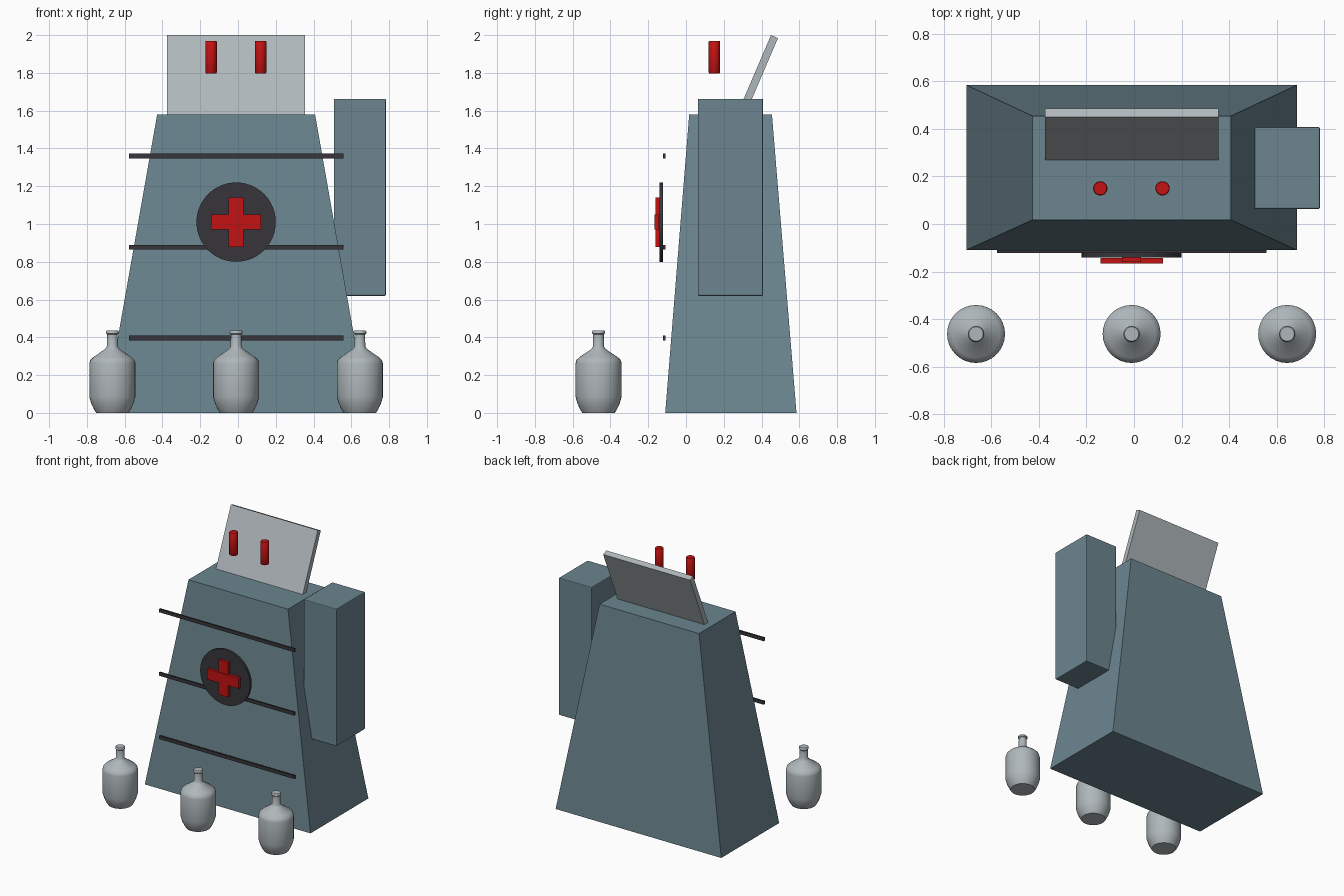
import bpy, bmesh, math
from mathutils import Matrix

if "Cube" in bpy.data.objects:
    bpy.data.objects.remove(bpy.data.objects["Cube"])


def material(name, rgb):
    m = bpy.data.materials.new(name)
    m.diffuse_color = (*rgb, 1)
    m.use_nodes = True
    m.node_tree.nodes["Principled BSDF"].inputs["Base Color"].default_value = m.diffuse_color
    return m


TEAL = material("slate_teal", (0.147, 0.235, 0.275))
GREY = material("light_grey", (0.43, 0.475, 0.495))
RED = material("red", (0.55, 0.006, 0.006))
BLACK = material("charcoal", (0.038, 0.036, 0.043))


def finish(bm, name, mat, smooth=False):
    bmesh.ops.recalc_face_normals(bm, faces=bm.faces)
    me = bpy.data.meshes.new(name)
    bm.to_mesh(me)
    bm.free()
    me.materials.append(mat)
    ob = bpy.data.objects.new(name, me)
    bpy.context.collection.objects.link(ob)
    if smooth:
        bpy.ops.object.select_all(action='DESELECT')
        ob.select_set(True)
        bpy.context.view_layer.objects.active = ob
        bpy.ops.object.shade_smooth_by_angle(angle=math.radians(40))
    return ob


def box(name, mat, x, y, z, bevel=0):
    bm = bmesh.new()
    bmesh.ops.create_cube(bm, size=1)
    for v in bm.verts:
        v.co = [r[0] if c < 0 else r[1] for c, r in zip(v.co, (x, y, z))]
    ob = finish(bm, name, mat)
    if bevel:
        b = ob.modifiers.new("bevel", 'BEVEL')
        b.width, b.segments = bevel, 2
    return ob


def lathe(name, mat, profile, loc, segments=32, axis='Z'):
    """Spin (radius, height) points and cap both ends."""
    bm = bmesh.new()
    rings = []
    for r, h in profile:
        rings.append([bm.verts.new((r * math.cos(a), r * math.sin(a), h))
                      for a in (2 * math.pi * i / segments for i in range(segments))])
    for lo, hi in zip(rings, rings[1:]):
        for i in range(segments):
            j = (i + 1) % segments
            bm.faces.new((lo[i], lo[j], hi[j], hi[i]))
    bm.faces.new(rings[0][::-1])
    bm.faces.new(rings[-1])
    if axis == 'Y':
        bmesh.ops.rotate(bm, verts=bm.verts, matrix=Matrix.Rotation(math.pi / 2, 3, 'X'))
    bmesh.ops.translate(bm, verts=bm.verts, vec=loc)
    return finish(bm, name, mat, smooth=True)


# Tapered body
body = box("body", TEAL, (-0.706, 0.686), (-0.11, 0.585), (0, 1.58))
for v in body.data.vertices:
    if v.co.z > 1:
        v.co.x = -0.428 if v.co.x < 0 else 0.408
        v.co.y = 0.017 if v.co.y < 0 else 0.455

# Side pack
box("side_pack", TEAL, (0.507, 0.783), (0.063, 0.408), (0.62, 1.663), bevel=0.006)

# Leaning panel on top, a slanted profile widened along x
bm = bmesh.new()
profile = [(0.45, 2.0), (0.487, 1.984), (0.299, 1.545), (0.262, 1.561)]
face = bm.faces.new([bm.verts.new((-0.375, y, z)) for y, z in profile])
side = bmesh.ops.extrude_face_region(bm, geom=[face])
bmesh.ops.translate(bm, vec=(0.73, 0, 0),
                    verts=[g for g in side["geom"] if isinstance(g, bmesh.types.BMVert)])
if not face.is_valid or len(bm.faces) < 6:
    bmesh.ops.holes_fill(bm, edges=bm.edges)
finish(bm, "leaning_panel", GREY)

# Upright red pegs
for i, x in enumerate((-0.142, 0.12)):
    lathe(f"peg_{i + 1}", RED, [(0.027, 0), (0.03, 0.004), (0.03, 0.168), (0.027, 0.172)],
          (x, 0.15, 1.798))

# Front rods
for i, z in enumerate((0.396, 0.877, 1.359)):
    box(f"front_rod_{i + 1}", BLACK, (-0.577, 0.558), (-0.122, -0.109), (z - 0.013, z + 0.013))

# Round badge with a cross
lathe("badge_disc", BLACK, [(0.21, 0), (0.21, 0.019)], (-0.01, -0.121, 1.01), 48, 'Y')
box("cross_upright", RED, (-0.05, 0.029), (-0.161, -0.138), (0.877, 1.141))
box("cross_bar", RED, (-0.142, 0.122), (-0.167, -0.144), (0.97, 1.049))

# Row of bottles
BOTTLE = [(0.086, 0), (0.097, 0.018), (0.112, 0.05), (0.122, 0.085), (0.122, 0.262),
          (0.117, 0.28), (0.1, 0.296), (0.038, 0.338), (0.029, 0.352), (0.028, 0.415),
          (0.034, 0.421), (0.034, 0.431), (0.03, 0.436)]
for i, x in enumerate((-0.665, -0.01, 0.645)):
    lathe(f"bottle_{i + 1}", GREY, BOTTLE, (x, -0.463, 0))
